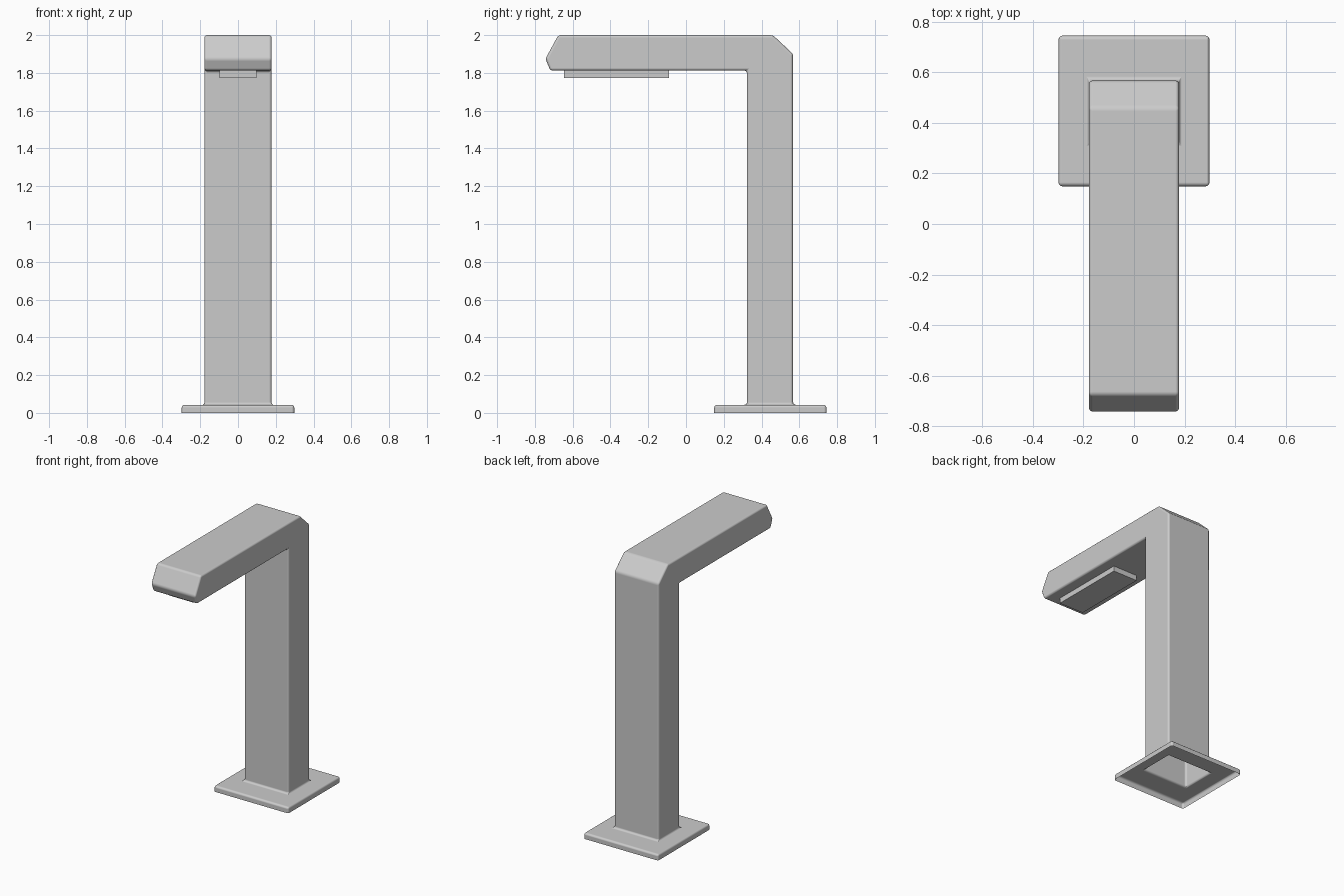
import bpy, bmesh

if "Cube" in bpy.data.objects:
    bpy.data.objects.remove(bpy.data.objects["Cube"])

HALF_W = 0.178                      # half width of column and spout
FRONT, BACK = 0.323, 0.567          # column depth range
FLANGE_H = 0.042
SPOUT_Z = 1.812                     # underside of the spout


def finish(name, bm, bevel=0):
    bmesh.ops.recalc_face_normals(bm, faces=bm.faces[:])
    mesh = bpy.data.meshes.new(name)
    bm.to_mesh(mesh)
    bm.free()
    obj = bpy.data.objects.new(name, mesh)
    bpy.context.collection.objects.link(obj)
    if bevel:
        mod = obj.modifiers.new("soft_edges", 'BEVEL')
        mod.width = bevel
        mod.segments = 3
        mod.limit_method = 'ANGLE'
        mod.angle_limit = 0.45
        mod.harden_normals = True
        for p in mesh.polygons:
            p.use_smooth = True
    return obj


def rect(bm, hx, y0, y1, z):
    return [bm.verts.new(c) for c in
            ((-hx, y0, z), (hx, y0, z), (hx, y1, z), (-hx, y1, z))]


def bridge(bm, a, b):
    n = len(a)
    for i in range(n):
        j = (i + 1) % n
        bm.faces.new((a[i], a[j], b[j], b[i]))


# Faucet body: side profile of column, chamfered elbow and pointed spout tip
bm = bmesh.new()
profile = [(FRONT, FLANGE_H), (FRONT, SPOUT_Z), (-0.718, SPOUT_Z), (-0.744, 1.875),
           (-0.676, 2.0), (0.46, 2.0), (BACK, 1.9), (BACK, FLANGE_H)]
left = [bm.verts.new((-HALF_W, y, z)) for y, z in profile]
right = [bm.verts.new((HALF_W, y, z)) for y, z in profile]
bm.faces.new(left)
bm.faces.new(right)
for i in range(len(profile) - 1):   # the bottom of the column stays open
    bm.faces.new((left[i], left[i + 1], right[i + 1], right[i]))

# Base flange: hollow skirt joined to the column foot, open underneath
foot = [left[0], right[0], right[-1], left[-1]]
top = rect(bm, 0.298, 0.149, 0.744, FLANGE_H)
bottom = rect(bm, 0.298, 0.149, 0.744, 0)
bridge(bm, foot, top)
bridge(bm, top, bottom)
finish("faucet_body", bm, 0.014)

# Outlet plate under the spout, open where it meets the spout
bm = bmesh.new()
upper = rect(bm, 0.098, -0.646, -0.09, SPOUT_Z)
lower = rect(bm, 0.098, -0.646, -0.09, 1.774)
bridge(bm, upper, lower)
bm.faces.new(lower)
finish("outlet_plate", bm)
